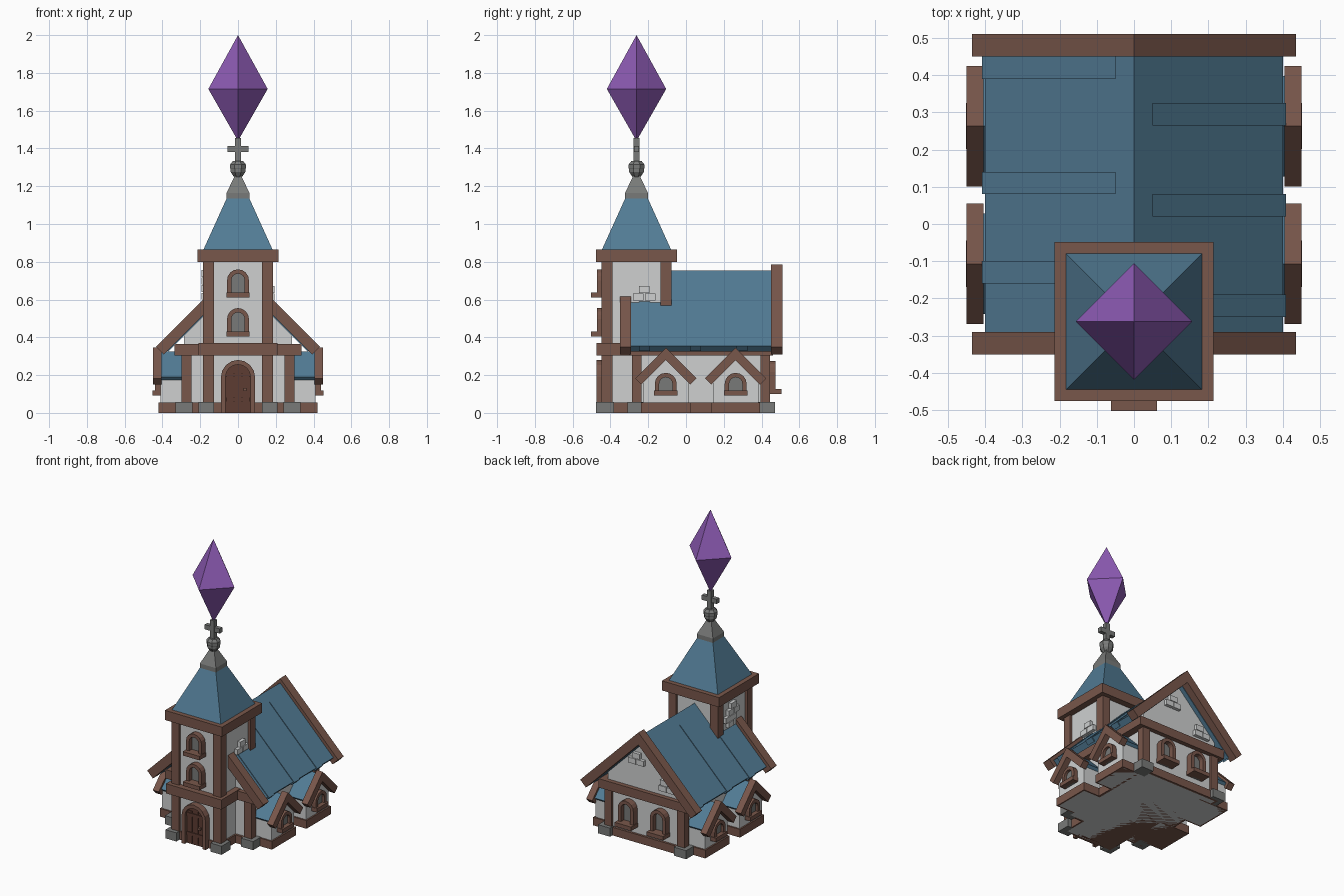
import bpy, bmesh, math
from mathutils import Matrix

cube = bpy.data.objects.get("Cube")
if cube:
    bpy.data.objects.remove(cube, do_unlink=True)


def material(name, rgb):
    m = bpy.data.materials.new(name)
    m.use_nodes = True
    m.diffuse_color = (*rgb, 1)
    m.node_tree.nodes["Principled BSDF"].inputs["Base Color"].default_value = (*rgb, 1)
    return m


WALL = material("pale plaster", (0.62, 0.63, 0.63))
WOOD = material("brown timber", (0.19, 0.095, 0.07))
DOOR = material("dark timber", (0.11, 0.045, 0.032))
TILE = material("blue roof", (0.085, 0.2, 0.3))
STONE = material("grey stone", (0.19, 0.195, 0.19))
GEM = material("purple crystal", (0.27, 0.105, 0.46))
I = Matrix.Identity(4)


def finish(name, bm, mat, M=I):
    bmesh.ops.recalc_face_normals(bm, faces=bm.faces)
    me = bpy.data.meshes.new(name)
    bm.to_mesh(me)
    bm.free()
    me.transform(M)
    me.materials.append(mat)
    ob = bpy.data.objects.new(name, me)
    bpy.context.collection.objects.link(ob)
    return ob


def prism(name, pts, y0, y1, mat, M=I):
    """Extrude an x-z profile along y."""
    bm = bmesh.new()
    f = bm.faces.new([bm.verts.new((x, y0, z)) for x, z in pts])
    new = bmesh.ops.extrude_face_region(bm, geom=[f])["geom"]
    bmesh.ops.translate(bm, vec=(0, y1 - y0, 0),
                        verts=[v for v in new if isinstance(v, bmesh.types.BMVert)])
    return finish(name, bm, mat, M)


def box(name, x0, x1, y0, y1, z0, z1, mat, M=I):
    return prism(name, [(x0, z0), (x1, z0), (x1, z1), (x0, z1)], y0, y1, mat, M)


def stack(name, rings, sides, mat, M, turn):
    """Stack of regular rings (radius, z), joined and capped."""
    bm = bmesh.new()
    loops = []
    for r, z in rings:
        n = sides if r else 1
        loops.append([bm.verts.new((r * math.cos(turn + math.tau * i / n),
                                    r * math.sin(turn + math.tau * i / n), z)) for i in range(n)])
    for a, b in zip(loops, loops[1:]):
        for i in range(sides):
            quad = [a[i % len(a)], a[(i + 1) % len(a)], b[(i + 1) % len(b)], b[i % len(b)]]
            bm.faces.new(list(dict.fromkeys(quad)))
    for end in (loops[0], loops[-1]):
        if len(end) > 2:
            bm.faces.new(end)
    return finish(name, bm, mat, M)


def chevron(half, peak, s):
    return [(0, peak), (half, peak - half), (half - s, peak - half - s), (0, peak - 2 * s),
            (s - half, peak - half - s), (-half, peak - half)]


def house(half, peak):
    return [(-half, 0), (half, 0), (half, peak - half), (0, peak), (-half, peak - half)]


def arch(r, z0, z1):
    """Arched outline from bottom right over the top to bottom left."""
    arc = [(r * math.cos(math.pi * i / 8), z1 - r + r * math.sin(math.pi * i / 8)) for i in range(9)]
    return [(r, z0)] + arc + [(-r, z0)]


def place(x, y, z, degrees=0):
    return Matrix.Translation((x, y, z)) @ Matrix.Rotation(math.radians(degrees), 4, 'Z')


def window(name, M, height=0.15, frame=0.04, sill=0.07):
    prism(name + "_frame", arch(0.058, 0, height) + arch(0.035, 0, height - 0.023)[::-1],
          -frame, 0.02, WOOD, M)
    prism(name + "_pane", arch(0.037, 0, height - 0.021), -0.012, 0.02, STONE, M)
    box(name + "_sill", -0.062, 0.062, -sill, 0.02, 0, 0.027, WOOD, M)


def bricks(name, M, spots):
    for x, z in spots:
        box(name, x - 0.028, x + 0.028, -0.022, 0.01, z, z + 0.036, WALL, M)


# Nave: walls, plinth, band, corner posts and footing stones
prism("nave_walls", house(0.285, 0.70), -0.27, 0.43, WALL)
box("nave_plinth", -0.30, 0.30, -0.285, 0.445, 0, 0.055, WOOD)
box("nave_band", -0.335, 0.335, -0.30, 0.46, 0.305, 0.365, WOOD)
for s in (-1, 1):
    for y0, y1, e in ((-0.285, -0.235, -0.025), (0.395, 0.445, 0.025)):
        a, b = sorted((s * 0.245, s * 0.30))
        box("nave_post", a, b, y0, y1, 0.05, 0.31, WOOD)
        a, b = sorted((s * 0.24, s * 0.33))
        box("nave_stone", a, b, y0 + min(e, -0.01), y1 + max(e, 0.01), 0, 0.058, STONE)

# Main roof with gable boards and raised panels
prism("main_roof", chevron(0.40, 0.755, 0.03), -0.30, 0.46, TILE)
for y in (-0.35, 0.45):
    prism("gable_board", chevron(0.435, 0.785, 0.042), y, y + 0.06, WOOD)
for s, y in ((1, 0.02), (1, 0.265), (1, -0.25), (-1, 0.08), (-1, 0.39), (-1, -0.16)):
    strip = [(0.05, 0.705), (0.05, 0.711), (0.408, 0.353), (0.385, 0.328), (0.38, 0.35)]
    prism("roof_panel", [(s * x, z) for x, z in strip], y, y + 0.06, TILE)

# Back windows and exposed bricks
for x in (-0.12, 0.12):
    window("back_window", place(x, 0.43, 0.10, 180), 0.175, 0.045, 0.075)
bricks("back_brick", place(0, 0.43, 0, 180),
       [(-0.09, 0.53), (-0.03, 0.53), (-0.06, 0.57), (0.14, 0.40), (0.20, 0.40), (0.15, 0.44)])

# Side dormers
for side in (-1, 1):
    for y in (-0.107, 0.263):
        M = place(0, y, 0, 90 * side)
        prism("dormer_walls", house(0.12, 0.31), -0.41, -0.2, WALL, M)
        box("dormer_plinth", -0.13, 0.13, -0.42, -0.2, 0, 0.055, WOOD, M)
        prism("dormer_roof", chevron(0.135, 0.325, 0.02), -0.41, -0.27, TILE, M)
        prism("dormer_board", chevron(0.162, 0.345, 0.033), -0.45, -0.405, WOOD, M)
        window("dormer_window", M @ place(0, -0.41, 0.092), 0.12, 0.03, 0.042)

# Tower: walls, plinth, bands, posts and stones
T = place(0, -0.262, 0)
box("tower_walls", -0.17, 0.17, -0.17, 0.17, 0, 0.82, WALL, T)
box("tower_plinth", -0.18, 0.18, -0.18, 0.18, 0, 0.055, WOOD, T)
box("tower_band", -0.208, 0.208, -0.213, 0.208, 0.305, 0.37, WOOD, T)
box("tower_cornice", -0.214, 0.214, -0.214, 0.214, 0.80, 0.865, WOOD, T)
for sx in (-1, 1):
    for sy in (-1, 1):
        x0, x1 = sorted((sx * 0.128, sx * 0.186))
        y0, y1 = sorted((sy * 0.128, sy * 0.186))
        box("tower_post", x0, x1, y0, y1, 0.05, 0.81, WOOD, T)
    x0, x1 = sorted((sx * 0.128, sx * 0.21))
    box("tower_stone", x0, x1, -0.214, -0.12, 0, 0.058, STONE, T)
for z in (0.405, 0.61):
    window("tower_window", T @ place(0, -0.17, z))
bricks("tower_brick", T @ place(0.17, 0, 0, 90), [(0.01, 0.595), (0.072, 0.595), (0.042, 0.635)])
bricks("tower_brick", T @ place(-0.17, 0, 0, -90),
       [(-0.05, 0.60), (-0.02, 0.64), (-0.08, 0.64), (-0.05, 0.68), (0.01, 0.68), (-0.02, 0.72)])

# Arched door with planks, straps and a knob
prism("door_frame", arch(0.09, 0, 0.28) + arch(0.066, 0, 0.256)[::-1], -0.213, -0.15, WOOD, T)
prism("door_panel", arch(0.068, 0, 0.258), -0.19, -0.15, DOOR, T)
for x, top in ((-0.044, 0.225), (0, 0.25), (0.044, 0.225)):
    box("door_plank", x - 0.019, x + 0.019, -0.195, -0.18, 0.01, top, DOOR, T)
for z in (0.06, 0.19):
    box("door_strap", -0.064, 0.064, -0.2, -0.18, z, z + 0.022, DOOR, T)
box("door_knob", 0.03, 0.046, -0.212, -0.18, 0.117, 0.133, WOOD, T)

# Spire, stone finial, cross and crystal
R = math.sqrt(2)
stack("spire_roof", [(0.185 * R, 0.86), (0.058 * R, 1.14)], 4, TILE, T, math.pi / 4)
stack("finial_base", [(0.06 * R, 1.132), (0.06 * R, 1.165), (0.02 * R, 1.25), (0.02 * R, 1.27)],
      4, STONE, T, math.pi / 4)
stack("finial_bulb", [(0.02, 1.245), (0.042, 1.275), (0.042, 1.29), (0.045, 1.295),
                      (0.045, 1.315), (0.03, 1.333)], 8, STONE, T, math.pi / 8)
box("cross_upright", -0.016, 0.016, -0.015, 0.015, 1.325, 1.455, STONE, T)
box("cross_arm", -0.056, 0.056, -0.014, 0.014, 1.38, 1.412, STONE, T)
stack("crystal", [(0, 1.44), (0.157, 1.715), (0, 2.0)], 4, GEM, T, 0)
